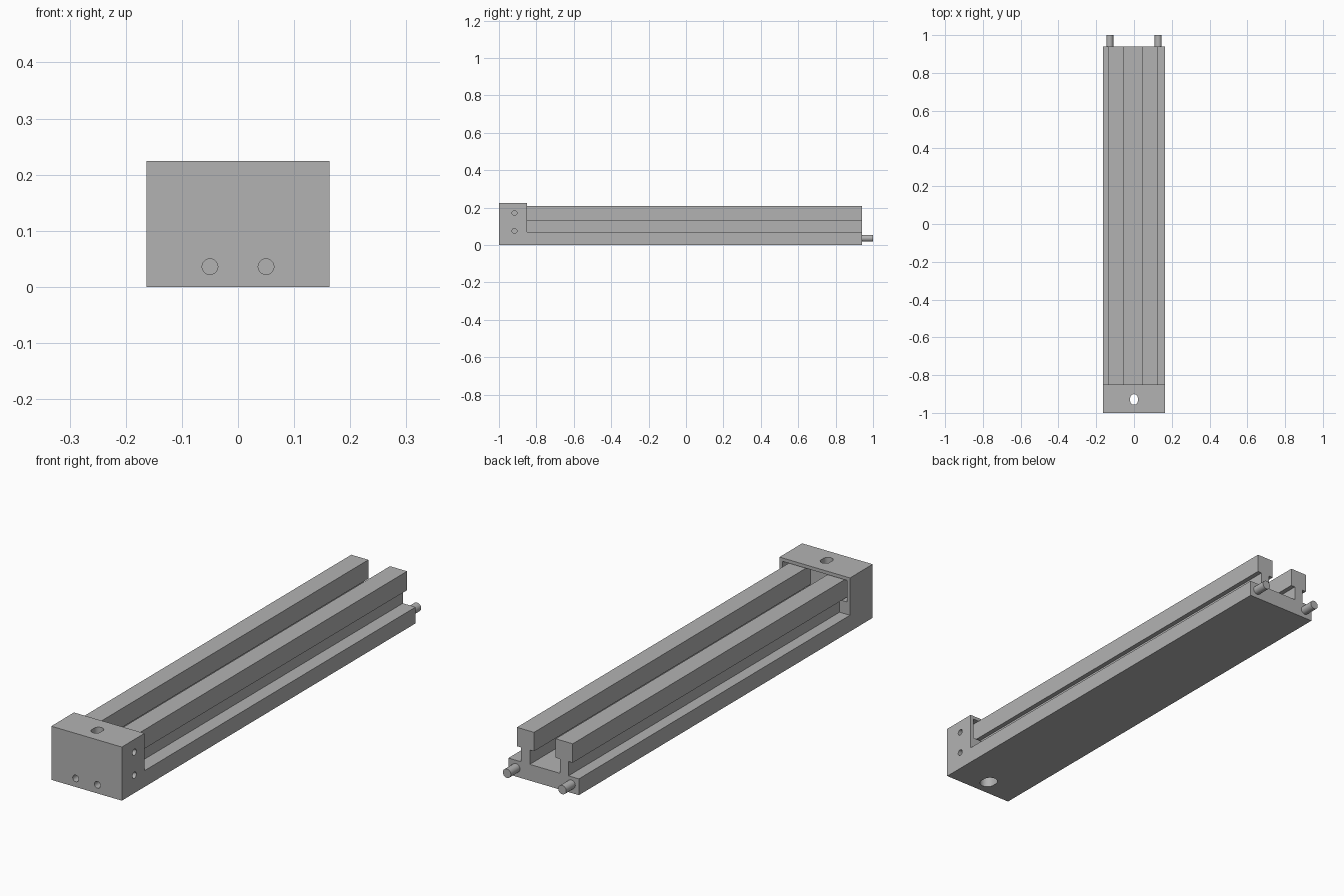
import bpy, bmesh, math
from mathutils import Matrix

cube = bpy.data.objects.get("Cube")
if cube:
    bpy.data.objects.remove(cube, do_unlink=True)

GREY = (0.45, 0.45, 0.45, 1)
metal = bpy.data.materials.new("machined_grey")
metal.use_nodes = True
metal.diffuse_color = GREY
metal.node_tree.nodes["Principled BSDF"].inputs["Base Color"].default_value = GREY


def prism(name, points, depth, matrix):
    """Extrude a flat outline along its local z, then place it."""
    bm = bmesh.new()
    face = bm.faces.new([bm.verts.new((x, y, 0)) for x, y in points])
    extruded = bmesh.ops.extrude_face_region(bm, geom=[face])["geom"]
    moved = [v for v in extruded if isinstance(v, bmesh.types.BMVert)]
    bmesh.ops.translate(bm, verts=moved, vec=(0, 0, depth))
    bmesh.ops.recalc_face_normals(bm, faces=bm.faces)
    bm.transform(matrix)
    mesh = bpy.data.meshes.new(name)
    bm.to_mesh(mesh)
    bm.free()
    mesh.materials.append(metal)
    obj = bpy.data.objects.new(name, mesh)
    bpy.context.collection.objects.link(obj)
    return obj


def box(name, x0, x1, y0, y1, z0, z1):
    outline = [(x0, y0), (x1, y0), (x1, y1), (x0, y1)]
    return prism(name, outline, z1 - z0, Matrix.Translation((0, 0, z0)))


def stadium(radius, straight=0.0, sides=32):
    """Round outline, stretched along y by a straight part."""
    pts = []
    for i in range(sides):
        a = 2 * math.pi * (i + 0.5) / sides
        shift = math.copysign(straight / 2, math.sin(a))
        pts.append((radius * math.cos(a), radius * math.sin(a) + shift))
    return pts


def combine(target, other, operation):
    mod = target.modifiers.new("combine", "BOOLEAN")
    mod.operation, mod.solver, mod.object = operation, "EXACT", other
    bpy.context.view_layer.objects.active = target
    bpy.ops.object.modifier_apply(modifier=mod.name)
    bpy.data.objects.remove(other, do_unlink=True)


def smooth(obj):
    bpy.ops.object.select_all(action="DESELECT")
    obj.select_set(True)
    bpy.context.view_layer.objects.active = obj
    bpy.ops.object.shade_smooth_by_angle(angle=math.radians(30))


HALF, BASE, HEAD, RAIL_TOP, TOP = 0.163, 0.068, 0.128, 0.207, 0.224
BLOCK_BACK, RAIL_BACK, POCKET_FRONT = -0.85, 0.94, -0.885
ALONG_Y = Matrix.Rotation(math.radians(90), 4, "X")   # local z becomes -y
ALONG_X = Matrix.Rotation(math.radians(90), 4, "Y")   # local z becomes +x

# End block with a shallow pocket that clears the rail heads
body = box("rail_body", -HALF, HALF, -1, BLOCK_BACK, 0, TOP)
combine(body, box("pocket", -0.149, 0.149, POCKET_FRONT, -0.8, 0.12, 0.21), "DIFFERENCE")

# Base with two T-shaped rails, as a single profile
profile = [(-HALF, 0), (HALF, 0), (HALF, BASE)]
for centre in (0.084, -0.095):
    neck, head = 0.02, 0.0395
    profile += [(centre + neck, BASE), (centre + neck, HEAD),
                (centre + head, HEAD), (centre + head, RAIL_TOP),
                (centre - head, RAIL_TOP), (centre - head, HEAD),
                (centre - neck, HEAD), (centre - neck, BASE)]
profile.append((-HALF, BASE))
rails = prism("rails", profile, RAIL_BACK - POCKET_FRONT,
              Matrix.Translation((0, RAIL_BACK, 0)) @ ALONG_Y)
combine(body, rails, "UNION")

# Vertical slot with a wider recess underneath
for radius, height in ((0.02, 0.4), (0.031, 0.17)):
    slot = prism("slot", stadium(radius, 0.016), height, Matrix.Translation((0, -0.929, -0.1)))
    combine(body, slot, "DIFFERENCE")

# Round holes in the front face
for x in (-0.05, 0.05):
    hole = prism("front_hole", stadium(0.014), 0.1,
                 Matrix.Translation((x, -0.94, 0.036)) @ ALONG_Y)
    combine(body, hole, "DIFFERENCE")

# Round holes in one side face
for z in (0.075, 0.171):
    hole = prism("side_hole", stadium(0.013), 0.1,
                 Matrix.Translation((0.11, -0.917, z)) @ ALONG_X)
    combine(body, hole, "DIFFERENCE")
smooth(body)

# Locating pins at the back
for name, x in (("left_pin", 0.128), ("right_pin", -0.128)):
    pin = prism(name, stadium(0.0185), 0.08, Matrix.Translation((x, 1, 0.036)) @ ALONG_Y)
    smooth(pin)
